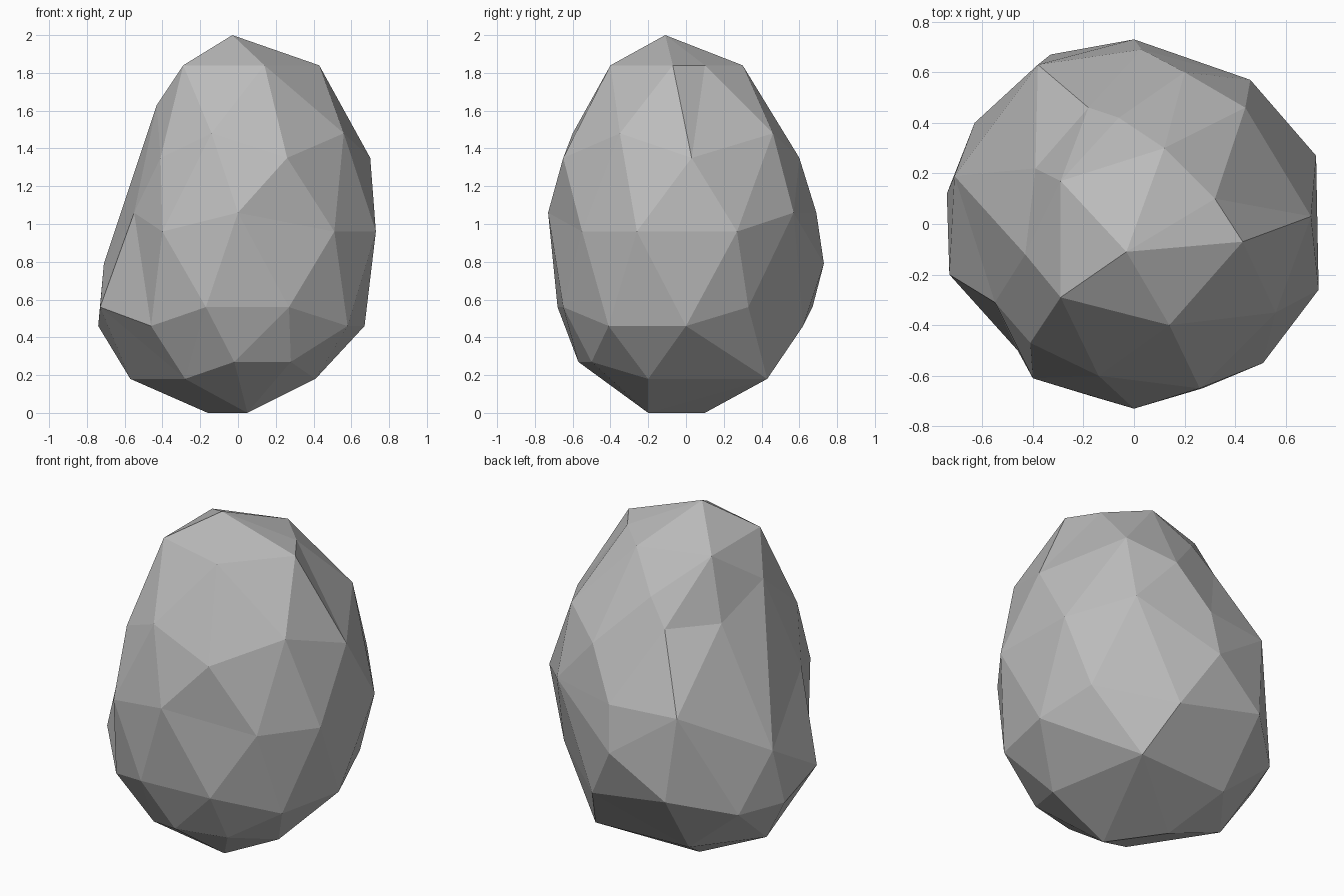
import bpy
import bmesh
from mathutils import Vector

default_cube = bpy.data.objects.get("Cube")
if default_cube:
    bpy.data.objects.remove(default_cube, do_unlink=True)


def make_material(name, color):
    material = bpy.data.materials.new(name)
    material.use_nodes = True
    material.diffuse_color = color
    shader = material.node_tree.nodes["Principled BSDF"]
    shader.inputs["Base Color"].default_value = color
    shader.inputs["Roughness"].default_value = 0.9
    return material


# Corner points of the boulder's cross-sections, keyed by height
sections = {
    2.0: [(-.03, -.11)],
    1.84: [(.14, -.4), (.43, -.07), (.32, .1), (.12, .3), (-.29, .17), (-.29, -.29)],
    1.63: [(-.06, .42), (-.43, -.12)],
    1.48: [(-.14, -.6), (.56, -.35), (.44, .46), (-.18, .46), (-.39, .22)],
    1.35: [(.26, -.65), (.7, .03), (.2, .6), (-.41, -.47)],
    1.06: [(0, -.73), (.46, .57), (.03, .69), (-.38, .63), (-.55, -.31)],
    .96: [(.51, -.55), (.73, -.26), (.72, .27), (-.4, -.61)],
    .79: [(-.71, .19), (0, .73)],
    .56: [(-.17, -.68), (.27, -.65), (-.33, .67), (-.73, -.2), (.58, .33)],
    .46: [(.58, -.41), (.67, 0), (.19, .62), (-.63, .4), (-.74, .12), (-.46, -.5)],
    .27: [(-.02, -.57), (.28, -.5)],
    .18: [(.41, -.2), (.3, .43), (-.3, .4), (-.57, .05), (-.28, -.4)],
    0: [(.05, -.2), (-.16, .1)],
}


def wrap_facets(sections, center, proportions):
    """Join the corners with a hull on a rounded guide, then restore their real places."""
    bm = bmesh.new()
    places = {}
    for height, corners in sections.items():
        for x, y in corners:
            place = Vector((x, y, height))
            offset = place - center
            guide = Vector(a / b for a, b in zip(offset, proportions))
            vert = bm.verts.new(guide.normalized())
            places[vert] = place
    bmesh.ops.convex_hull(bm, input=list(bm.verts))
    for vert, place in places.items():
        vert.co = place
    bmesh.ops.recalc_face_normals(bm, faces=list(bm.faces))
    return bm


# Boulder: one closed, flat-shaded faceted stone
bm = wrap_facets(sections, Vector((0, 0, .95)), (.73, .73, 1))
mesh = bpy.data.meshes.new("boulder")
bm.to_mesh(mesh)
bm.free()
mesh.materials.append(make_material("stone_grey", (.5, .5, .5, 1)))
boulder = bpy.data.objects.new("boulder", mesh)
bpy.context.collection.objects.link(boulder)
